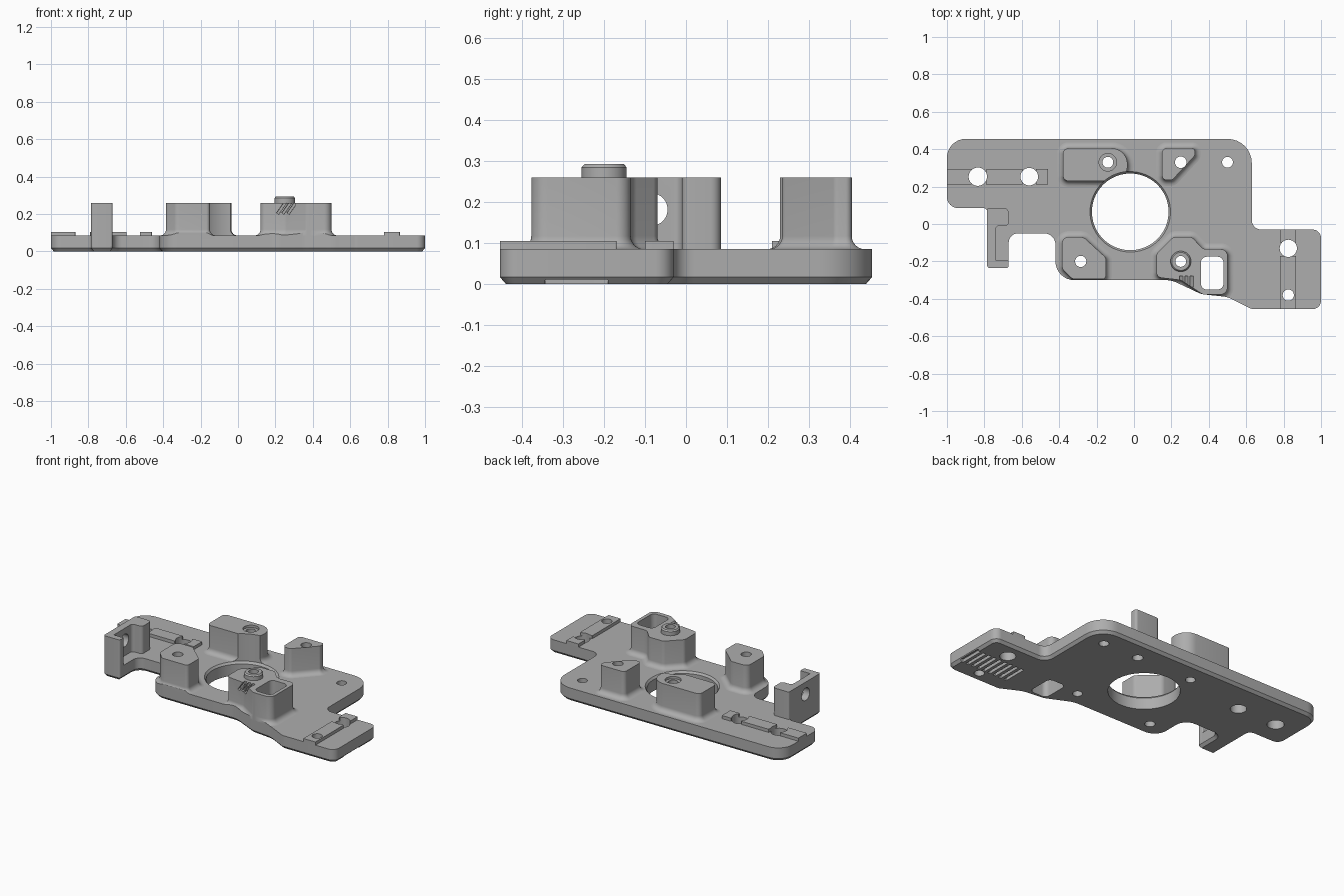
import bpy, bmesh, math
from mathutils import Vector

if "Cube" in bpy.data.objects:
    bpy.data.objects.remove(bpy.data.objects["Cube"], do_unlink=True)

grey = bpy.data.materials.new("machined_grey")
grey.use_nodes = True
COLOR = (0.42, 0.42, 0.42, 1)
grey.diffuse_color = COLOR
grey.node_tree.nodes["Principled BSDF"].inputs["Base Color"].default_value = COLOR

PLATE_TOP, BOSS_TOP = 0.085, 0.26


def outline(corners, off=0.0, seg=8):
    """Counterclockwise corners (x, y, radius) as a rounded, offset loop."""
    loop, n = [], len(corners)
    for i, (x, y, r) in enumerate(corners):
        p = Vector((x, y))
        d1 = (p - Vector(corners[i - 1][:2])).normalized()
        d2 = (Vector(corners[(i + 1) % n][:2]) - p).normalized()
        n1, n2 = Vector((d1.y, -d1.x)), Vector((d2.y, -d2.x))
        turn = math.atan2(d1.x * d2.y - d1.y * d2.x, d1.dot(d2))
        rad = math.copysign(r, turn) + off
        mid = (n1 + n2) / (1 + n1.dot(n2))
        centre = p + mid * (off - rad)
        a = math.atan2(n1.y, n1.x)
        for k in range(seg + 1):
            t = a + turn * k / seg
            loop.append(centre + Vector((math.cos(t), math.sin(t))) * rad)
    return loop


def circle(x, y, r, seg=40):
    return [Vector((x + r * math.cos(math.tau * k / seg),
                    y + r * math.sin(math.tau * k / seg))) for k in range(seg)]


def loft(name, rings):
    """Solid through a stack of (z, loop) rings."""
    bm = bmesh.new()
    rows = [[bm.verts.new((p.x, p.y, z)) for p in loop] for z, loop in rings]
    for a, b in zip(rows, rows[1:]):
        for i in range(len(a)):
            j = (i + 1) % len(a)
            bm.faces.new((a[i], a[j], b[j], b[i]))
    bm.faces.new(rows[0][::-1])
    bm.faces.new(rows[-1])
    mesh = bpy.data.meshes.new(name)
    bm.to_mesh(mesh)
    bm.free()
    mesh.materials.append(grey)
    ob = bpy.data.objects.new(name, mesh)
    bpy.context.scene.collection.objects.link(ob)
    return ob


def rect(x0, x1, y0, y1, r=0.005):
    return [(x0, y0, r), (x1, y0, r), (x1, y1, r), (x0, y1, r)]


def prism(name, corners, z0, z1):
    return loft(name, [(z0, outline(corners)), (z1, outline(corners))])


def boss(name, corners, flare=0.032):
    """Tall pad with a concave fillet at its foot."""
    rings = [(PLATE_TOP - 0.02, outline(corners, flare))]
    for k in range(7):
        t = math.pi / 2 * k / 6
        rings.append((PLATE_TOP + flare * (1 - math.cos(t)), outline(corners, flare * (1 - math.sin(t)))))
    rings.append((BOSS_TOP, outline(corners)))
    return loft(name, rings)


def boolean(ob, cutter, operation):
    bpy.context.view_layer.objects.active = ob
    m = ob.modifiers.new("cut", "BOOLEAN")
    m.operation, m.object, m.solver = operation, cutter, "EXACT"
    bpy.ops.object.modifier_apply(modifier=m.name)


# Base plate with a chamfered lower edge
plate_corners = [
    (-1, .455, .1), (-1, .085, .06), (-.785, .085, .02), (-.785, -.235, .016),
    (-.67, -.235, .016), (-.67, -.05, .05), (-.42, -.05, .06), (-.42, -.3, .1),
    (.2, -.3, .15), (.36, -.375, .12), (.5, -.39, .15), (.63, -.455, .06),
    (1, -.455, .045), (1, -.03, .045), (.63, -.03, .05), (.63, .455, .13)]
edge = outline(plate_corners)
plate = loft("base_plate", [(0, outline(plate_corners, -0.015)), (0.017, edge), (PLATE_TOP, edge)])

# Mounting bosses
bosses = [
    boss("back_left_boss", [(-.38, .23, .03), (-.035, .23, .08), (-.035, .405, .085), (-.38, .405, .03)]),
    boss("front_left_boss", [(-.385, -.07, .035), (-.385, -.24, .04), (-.33, -.295, .04),
                             (-.15, -.295, .02), (-.15, -.18, .03), (-.27, -.07, .04)]),
    boss("back_right_boss", [(.15, .235, .025), (.205, .235, .025), (.325, .365, .02),
                             (.325, .405, .015), (.15, .405, .025)]),
    boss("front_right_boss", [(.12, -.285, .03), (.25, -.3, .05), (.37, -.378, .05), (.5, -.378, .04),
                              (.5, -.135, .035), (.37, -.135, .045), (.31, -.07, .03),
                              (.21, -.07, .03), (.12, -.16, .03)])]

# Side hook: wall with two short arms
hook = prism("side_hook", [
    (-.785, .085, .01), (-.785, -.235, .012), (-.67, -.235, .012), (-.67, -.195, .005),
    (-.74, -.195, .005), (-.74, -.01, .02), (-.67, -.01, .02), (-.67, .085, .025)], 0.03, BOSS_TOP)

# Locating collar on the front right boss
collar = loft("locating_collar", [(0.24, circle(.25, -.2, .055)), (0.285, circle(.25, -.2, .055)),
                                  (0.293, circle(.25, -.2, .048))])

# Raised rails, broken around the large holes
rails = [prism("left_rail", rect(x0, x1, .21, .295, .003), 0.07, 0.105)
         for x0, x1 in ((-1, -.87), (-.79, -.595), (-.525, -.46))]
rails += [prism("right_rail", rect(.78, .865, y0, y1, .003), 0.07, 0.105)
          for y0, y1 in ((-.455, -.17), (-.1, -.03))]

parts = [plate, hook, collar] + bosses + rails

# Keep feet of the bosses within the plate
clip = prism("clip_helper", plate_corners, -0.5, 0.5)
for ob in bosses:
    boolean(ob, clip, "INTERSECT")
bpy.data.objects.remove(clip, do_unlink=True)


def cut(cutter, targets):
    cutter.hide_render = True
    for ob in targets:
        boolean(ob, cutter, "DIFFERENCE")
    bpy.data.objects.remove(cutter, do_unlink=True)


# Central bore with a chamfered rim
bore = loft("bore_cutter", [(z, circle(-.02, .065, r, 72)) for z, r in
                            ((-.05, .205), (.072, .205), (.0861, .216), (.4, .216))])
cut(bore, [plate] + bosses)

# Round holes: x, y, radius, parts they pass through
holes = [(-.14, .33, .029, [plate, bosses[0]]), (-.285, -.2, .03, [plate, bosses[1]]),
         (.25, .33, .031, [plate, bosses[2]]), (.25, -.2, .029, [plate, bosses[3], collar]),
         (.5, .33, .029, [plate]), (.825, -.38, .03, [plate, rails[3]]),
         (.825, -.13, .046, [plate] + rails[3:]), (-.835, .253, .049, [plate] + rails[:2]),
         (-.56, .253, .047, [plate] + rails[1:3])]
for x, y, r, targets in holes:
    cut(loft("hole_cutter", [(-.1, circle(x, y, r)), (.4, circle(x, y, r))]), targets)
cut(loft("counterbore_cutter", [(.245, circle(-.14, .33, .047)), (.4, circle(-.14, .33, .047))]), [bosses[0]])

# Window through the front right boss
cut(prism("window_cutter", rect(.358, .478, -.35, -.175, .03), -.1, .4), [plate, bosses[3]])

# Round window in the hook wall
eye = loft("eye_cutter", [(-.1, circle(0, 0, .04)), (.1, circle(0, 0, .04))])
eye.rotation_euler.y = math.pi / 2
eye.location = (-.76, -.085, .182)
bpy.context.view_layer.update()
cut(eye, [hook])

# Slanted grooves in the face of the front right boss
for k in range(3):
    groove = prism("groove_cutter", rect(-.007, .007, -.03, .03, .002), -.04, .04)
    groove.location = (.235 + .028 * k, -.308, .235)
    groove.rotation_euler.y = math.radians(35)
    bpy.context.view_layer.update()
    cut(groove, [bosses[3]])

# Grip slots under the right end
for k in range(9):
    x = .985 - .04 * k
    cut(prism("slot_cutter", rect(x - .01, x + .01, -.345, -.19, .004), -.05, .02), [plate])

# Smooth curved walls, crisp edges
bpy.ops.object.select_all(action="DESELECT")
for ob in parts:
    ob.select_set(True)
bpy.context.view_layer.objects.active = plate
bpy.ops.object.shade_smooth_by_angle(angle=math.radians(30))
